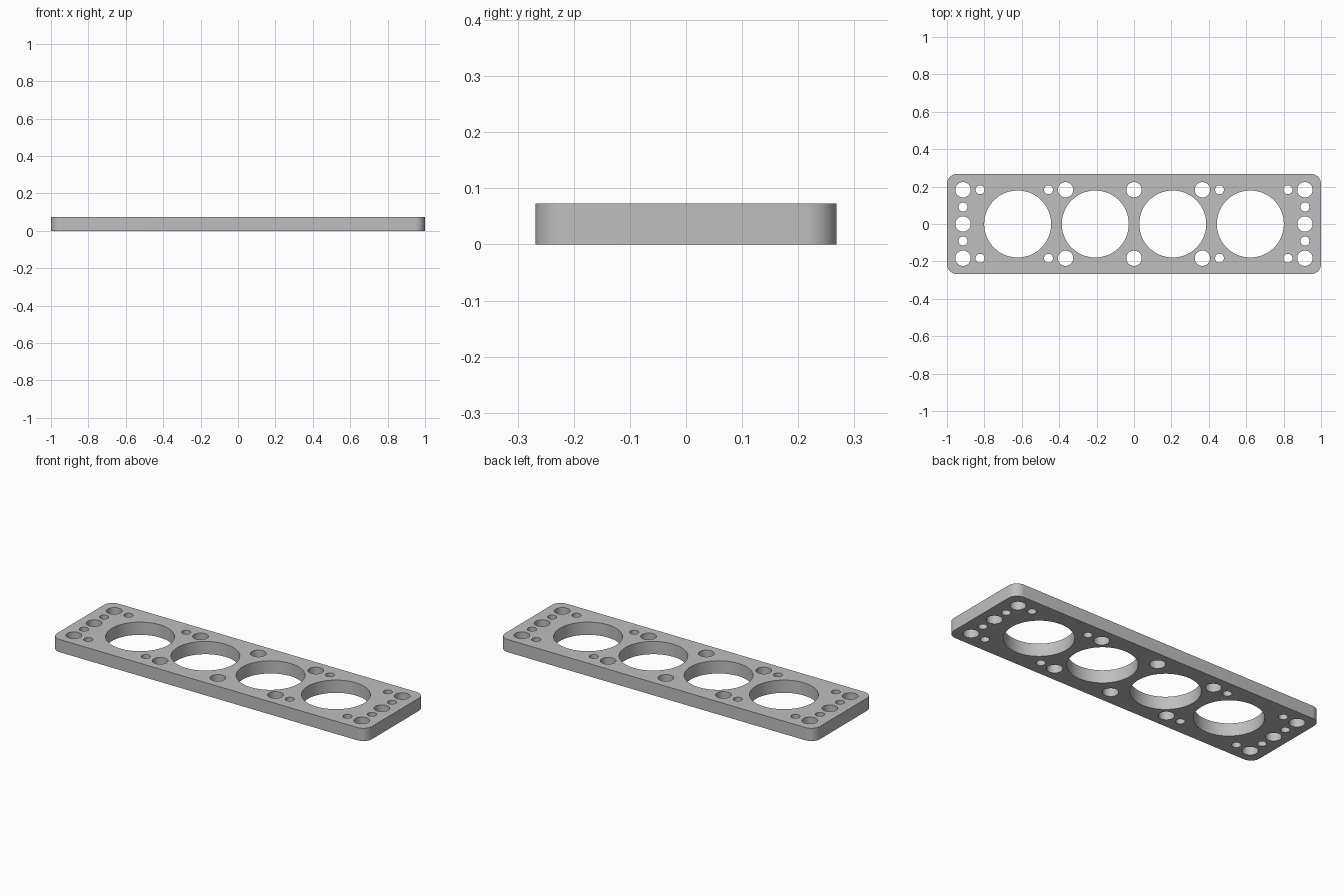
import bpy, bmesh, math

if "Cube" in bpy.data.objects:
    bpy.data.objects.remove(bpy.data.objects["Cube"])

HALF_X, HALF_Y, HEIGHT, CORNER = 1.0, 0.268, 0.073, 0.055

curve = bpy.data.curves.new("gasket_plate_profile", 'CURVE')
curve.dimensions = '2D'
curve.fill_mode = 'BOTH'
curve.extrude = HEIGHT / 2


def add_loop(points):
    spline = curve.splines.new('POLY')
    spline.points.add(len(points) - 1)
    for p, (x, y) in zip(spline.points, points):
        p.co = (x, y, 0, 1)
    spline.use_cyclic_u = True


def arc(cx, cy, r, start, end, n):
    return [(cx + r * math.cos(start + (end - start) * i / n),
             cy + r * math.sin(start + (end - start) * i / n)) for i in range(n + 1)]


def hole(x, y, r, n):
    add_loop(arc(x, y, r, 0, 2 * math.pi, n)[:-1])


# Rounded rectangular outline
outline = []
for k, (sx, sy) in enumerate([(1, 1), (-1, 1), (-1, -1), (1, -1)]):
    a = k * math.pi / 2
    outline += arc(sx * (HALF_X - CORNER), sy * (HALF_Y - CORNER), CORNER, a, a + math.pi / 2, 12)
add_loop(outline)

# Cylinder bores, bolt holes and coolant holes, mirrored left and right
for s in (-1, 1):
    for x in (0.207, 0.622):
        hole(s * x, 0, 0.179, 96)
    hole(s * 0.914, 0, 0.041, 40)
    for t in (-1, 1):
        for x in (0.366, 0.914):
            hole(s * x, t * 0.183, 0.041, 40)
        for x in (0.457, 0.823):
            hole(s * x, t * 0.183, 0.024, 32)
        hole(s * 0.914, t * 0.091, 0.024, 32)

# Centre bolt holes
for t in (-1, 1):
    hole(0, t * 0.183, 0.041, 40)

# Turn the filled profile into a welded solid standing on the ground
temp = bpy.data.objects.new("profile_helper", curve)
bpy.context.collection.objects.link(temp)
bpy.context.view_layer.update()
mesh = bpy.data.meshes.new_from_object(temp.evaluated_get(bpy.context.evaluated_depsgraph_get()))
bpy.data.objects.remove(temp)

bm = bmesh.new()
bm.from_mesh(mesh)
bmesh.ops.remove_doubles(bm, verts=bm.verts, dist=1e-5)
bmesh.ops.translate(bm, verts=bm.verts, vec=(0, 0, HEIGHT / 2))
bmesh.ops.recalc_face_normals(bm, faces=bm.faces)
bm.to_mesh(mesh)
bm.free()

grey = bpy.data.materials.new("plain_grey")
grey.diffuse_color = (0.52, 0.52, 0.52, 1)
grey.use_nodes = True
grey.node_tree.nodes["Principled BSDF"].inputs["Base Color"].default_value = grey.diffuse_color
mesh.materials.clear()
mesh.materials.append(grey)

plate = bpy.data.objects.new("gasket_plate", mesh)
bpy.context.collection.objects.link(plate)
bpy.context.view_layer.objects.active = plate
plate.select_set(True)
bpy.ops.object.shade_smooth_by_angle(angle=math.radians(30))
